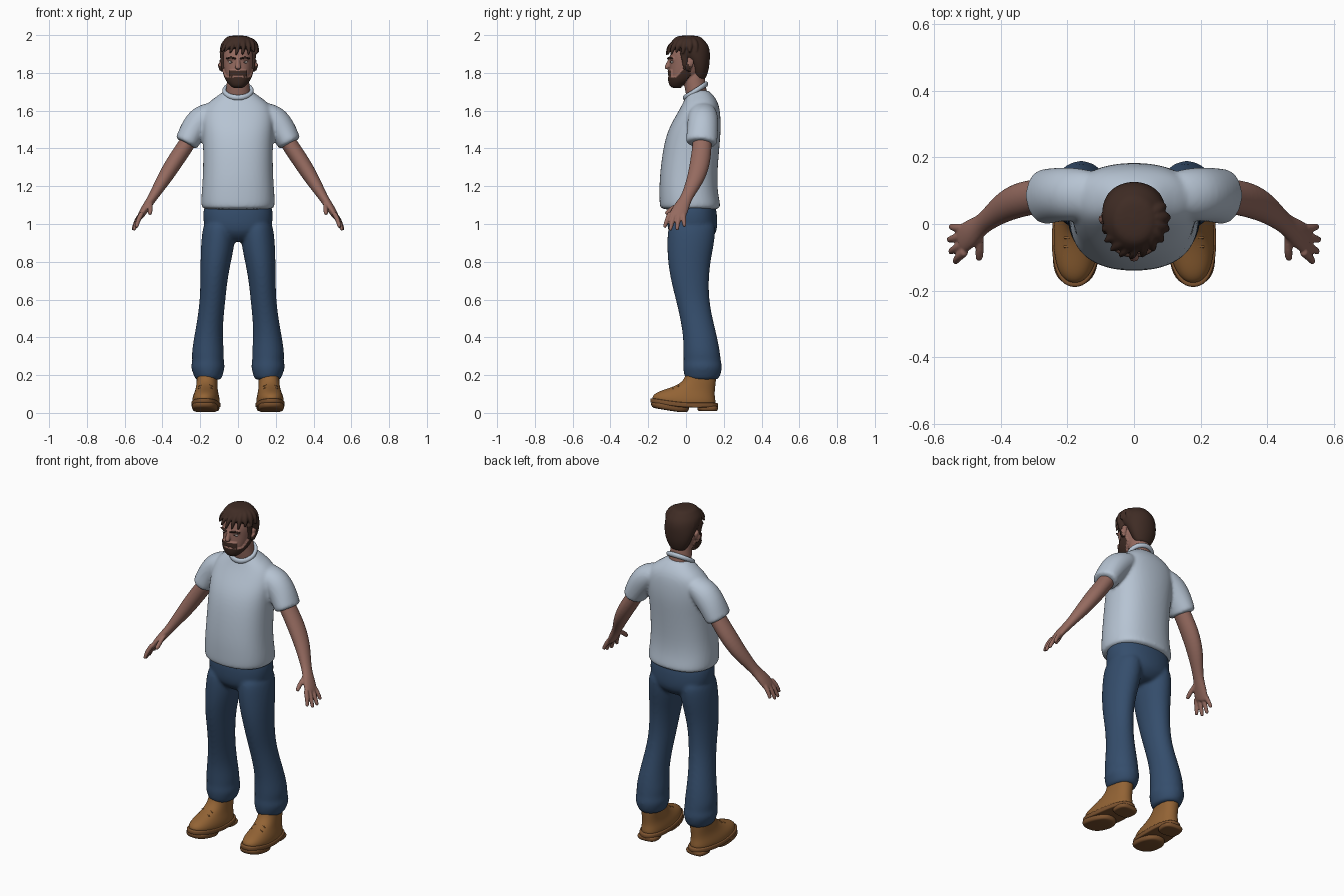
import bpy, bmesh, random
from math import cos, sin, pi, copysign
from mathutils import Vector, Matrix

random.seed(4)
cube = bpy.data.objects.get("Cube")
if cube:
    bpy.data.objects.remove(cube)


def material(name, *rgb):
    m = bpy.data.materials.new(name)
    m.use_nodes = True
    m.diffuse_color = (*rgb, 1)
    m.node_tree.nodes["Principled BSDF"].inputs["Base Color"].default_value = (*rgb, 1)
    return m


skin = material("skin", 0.30, 0.145, 0.115)
hair = material("dark brown hair", 0.05, 0.025, 0.018)
cotton = material("pale blue cotton", 0.47, 0.55, 0.65)
denim = material("blue denim", 0.035, 0.075, 0.15)
leather = material("tan leather", 0.29, 0.125, 0.035)
rubber = material("brown sole", 0.2, 0.085, 0.028)
white = material("eye white", 0.55, 0.5, 0.47)
lip = material("lips", 0.33, 0.15, 0.13)


def add_loft(bm, frames, power=2.0, n=16, cap=0.3):
    """Closed skin through rings given as (centre, u axis, v axis, tangent)."""
    c, u, v, t = frames[0]
    first = (c - t * cap * min(u.length, v.length), u * 0.75, v * 0.75, t)
    c, u, v, t = frames[-1]
    last = (c + t * cap * min(u.length, v.length), u * 0.75, v * 0.75, t)
    rings = []
    for c, u, v, t in [first, *frames, last]:
        ring = []
        for i in range(n):
            a = 2 * pi * i / n
            k = [copysign(abs(w) ** (2 / power), w) for w in (cos(a), sin(a))]
            ring.append(bm.verts.new(c + u * k[0] + v * k[1]))
        rings.append(ring)
    for a, b in zip(rings, rings[1:]):
        for i in range(n):
            j = (i + 1) % n
            bm.faces.new((a[i], a[j], b[j], b[i]))
    bm.faces.new(rings[0][::-1])
    bm.faces.new(rings[-1])


def stack(bm, rows, power=2.0, cap=0.3):
    """Level rings: (x, y, z, half width, half depth)."""
    add_loft(bm, [(Vector((x, y, z)), Vector((rx, 0, 0)), Vector((0, ry, 0)), Vector((0, 0, 1)))
                  for x, y, z, rx, ry in rows], power, cap=cap)


def limb(bm, rows, power=2.0, n=12, cap=0.5):
    """Rings square to a path: (x, y, z, half width, half thickness)."""
    pts = [Vector(r[:3]) for r in rows]
    frames = []
    for i, r in enumerate(rows):
        t = (pts[min(i + 1, len(pts) - 1)] - pts[max(i - 1, 0)]).normalized()
        ref = Vector((1, 0, 0)) if abs(t.y) > 0.85 else Vector((0, 1, 0))
        u = (ref - t * ref.dot(t)).normalized()
        frames.append((pts[i], u * r[3], t.cross(u) * r[4], t))
    add_loft(bm, frames, power, n, cap)


def finish(name, bm, mat, mirror=False, voxel=0, smooth=4, levels=2):
    bmesh.ops.recalc_face_normals(bm, faces=bm.faces)
    for f in bm.faces:
        f.smooth = True
    me = bpy.data.meshes.new(name)
    bm.to_mesh(me)
    bm.free()
    me.materials.append(mat)
    ob = bpy.data.objects.new(name, me)
    bpy.context.collection.objects.link(ob)
    if levels:
        sub = ob.modifiers.new("round", "SUBSURF")
        sub.levels = sub.render_levels = levels
    if mirror:
        ob.modifiers.new("mirror", "MIRROR").use_mirror_merge = False
    if voxel:
        rm = ob.modifiers.new("fuse", "REMESH")
        rm.mode, rm.voxel_size, rm.use_smooth_shade = "VOXEL", voxel, True
        sm = ob.modifiers.new("relax", "SMOOTH")
        sm.factor, sm.iterations = 0.5, smooth
    return ob


# Shirt: torso and sleeves fused together
bm = bmesh.new()
stack(bm, [(0, .022, 1.082, .19, .158), (0, .022, 1.095, .2, .165), (0, .014, 1.16, .197, .158),
           (0, .012, 1.25, .189, .155), (0, .027, 1.4, .187, .152), (0, .045, 1.5, .193, .143),
           (0, .065, 1.575, .196, .12), (0, .078, 1.635, .175, .098), (0, .075, 1.675, .115, .078),
           (0, .068, 1.705, .075, .055)], power=2.35, cap=0.05)
for s in (1, -1):
    limb(bm, [(s * .12, .088, 1.6, .075, .055), (s * .19, .09, 1.56, .085, .08),
              (s * .235, .088, 1.5, .085, .076), (s * .262, .083, 1.45, .087, .068),
              (s * .274, .081, 1.428, .086, .066)], cap=0.05)
finish("shirt", bm, cotton, voxel=0.009)

# Collar band, tilted down at the front
bm = bmesh.new()
N = 24
loop = []
for i in range(N):
    a = 2 * pi * i / N
    c = Vector((.073 * cos(a), .05 + .057 * sin(a), 1.705 + .036 * sin(a)))
    out = Vector((cos(a), sin(a), 0))
    loop.append([bm.verts.new(c + out * (.012 * cos(b)) + Vector((0, 0, .016 * sin(b))))
                 for b in (2 * pi * k / 8 for k in range(8))])
for i in range(N):
    for k in range(8):
        p, q, m = loop[i], loop[(i + 1) % N], (k + 1) % 8
        bm.faces.new((p[k], q[k], q[m], p[m]))
finish("collar", bm, cotton, levels=1)

# Jeans: hips and flared legs fused together
bm = bmesh.new()
stack(bm, [(0, .037, .915, .1, .09), (0, .035, .95, .165, .128), (0, .033, 1.0, .19, .138),
           (0, .03, 1.11, .188, .132)], power=2.3, cap=0.1)
for s in (1, -1):
    stack(bm, [(s * .157, .085, .18, .072, .09), (s * .158, .087, .205, .08, .1),
               (s * .16, .088, .245, .094, .107), (s * .158, .086, .275, .083, .1),
               (s * .16, .084, .31, .089, .1), (s * .157, .076, .4, .077, .092),
               (s * .146, .055, .5, .07, .087), (s * .134, .034, .6, .069, .09),
               (s * .128, .02, .7, .073, .102), (s * .118, .016, .8, .082, .115),
               (s * .106, .025, .9, .092, .128), (s * .1, .032, 1.0, .086, .13)], cap=0.1)
finish("jeans", bm, denim, voxel=0.009, smooth=5)

# Arms with hands
bm = bmesh.new()
limb(bm, [(.21, .09, 1.52, .05, .045), (.28, .085, 1.41, .053, .045), (.335, .076, 1.33, .056, .046),
          (.385, .056, 1.25, .05, .041), (.425, .025, 1.185, .038, .032), (.458, -.002, 1.13, .031, .024),
          (.49, -.027, 1.085, .045, .023), (.517, -.047, 1.04, .047, .018)])
for root_y, x, y, z in ((-.085, .537, -.113, .985), (-.06, .551, -.083, .97),
                        (-.035, .556, -.047, .972), (-.012, .55, -.008, .99)):
    root = Vector((.51, root_y, 1.055))
    tip = Vector((x, y, z))
    mid = root.lerp(tip, 0.5) + Vector((.006, -.002, 0))
    limb(bm, [(*root, .014, .014), (*mid, .013, .013), (*tip, .01, .01)])
limb(bm, [(.465, -.02, 1.115, .02, .018), (.463, -.07, 1.085, .016, .015), (.466, -.104, 1.055, .011, .011)])
finish("arms", bm, skin, mirror=True, voxel=0.005, smooth=2)

# Boots: uppers, soles and laces, toes turned outwards and sprung up
turn = Matrix.Rotation(0.07, 3, "Z")
ankle = Vector((.163, .08, 0))


def finish_boot(name, bm, mat, levels=2):
    for v in bm.verts:
        v.co.z += 0.16 * max(0, -.03 - v.co.y)
        v.co = turn @ (v.co - Vector((0, .08, 0))) + ankle
    return finish(name, bm, mat, mirror=True, levels=levels)


bm = bmesh.new()
stack(bm, [(0, -.01, .04, .07, .17), (0, -.012, .065, .074, .172), (0, 0, .092, .068, .155),
           (0, .028, .118, .06, .127), (0, .06, .15, .056, .098), (0, .078, .185, .056, .084),
           (0, .082, .23, .054, .078)], power=2.3, cap=0.1)
finish_boot("boot_uppers", bm, leather)
bm = bmesh.new()
stack(bm, [(0, -.01, .028, .076, .181), (0, -.01, .033, .078, .184), (0, -.01, .05, .078, .184),
           (0, -.01, .054, .074, .178)], power=2.4, cap=0.02)
stack(bm, [(0, -.085, .004, .069, .1), (0, -.085, .035, .073, .106)], power=2.5, cap=0.02)
stack(bm, [(0, .115, .01, .062, .054), (0, .115, .035, .064, .057)], power=3, cap=0.02)
finish_boot("boot_soles", bm, rubber)
bm = bmesh.new()
for i in range(3):
    y, z = -.09 + .027 * i, .112 + .017 * i
    for s in (1, -1):
        limb(bm, [(-.036, y + .008 * s, z - .008, .005, .005), (0, y, z + .006, .005, .005),
                  (.036, y - .008 * s, z - .008, .005, .005)], n=6)
finish_boot("boot_laces", bm, leather, levels=1)

# Head: skull, neck, nose, brow and ears fused together
bm = bmesh.new()
stack(bm, [(0, -.047, 1.738, .034, .034), (0, -.028, 1.76, .058, .06), (0, -.004, 1.8, .074, .086),
           (0, .01, 1.85, .082, .098), (0, .015, 1.9, .086, .104), (0, .02, 1.95, .074, .085)], power=2.2)
stack(bm, [(0, .068, 1.64, .075, .06), (0, .05, 1.71, .063, .057), (0, .04, 1.8, .058, .06)])
limb(bm, [(0, -.08, 1.875, .012, .01), (0, -.095, 1.845, .013, .012), (0, -.103, 1.826, .013, .018)])
limb(bm, [(-.055, -.067, 1.874, .014, .009), (0, -.083, 1.879, .014, .009), (.055, -.067, 1.874, .014, .009)])
for s in (1, -1):
    limb(bm, [(s * .083, .014, 1.82, .011, .008), (s * .09, .022, 1.845, .02, .01),
              (s * .09, .026, 1.868, .018, .009)])
head = finish("head", bm, skin, voxel=0.005, smooth=3)
dg = bpy.context.evaluated_depsgraph_get()
head.data = bpy.data.meshes.new_from_object(head.evaluated_get(dg))
head.modifiers.clear()


# Beard: raised hair-coloured faces around the jaw and mouth
def in_beard(p):
    x, y, z = abs(p.x), p.y, p.z
    if x < .024 and abs(z - 1.783) < .006 and y < -.05:
        return False
    moustache = x < .042 and 1.78 < z < 1.811 and y < -.06
    jaw = z < 1.778 + max(0, y + .05) * 1.1 and z > 1.735 + (y + .025) * 1.2 and y < .02
    return moustache or (jaw and z > 1.7)


head.data.materials.append(hair)
bm = bmesh.new()
bm.from_mesh(head.data)
bm.normal_update()
tufts = set()
for f in bm.faces:
    f.smooth = True
    if in_beard(f.calc_center_median()):
        f.material_index = 1
        tufts.update(f.verts)
moves = [(v, v.normal * 0.009) for v in tufts]
for v, d in moves:
    v.co += d
bm.to_mesh(head.data)
bm.free()

# Lips, eyes and eyebrows
bm = bmesh.new()
limb(bm, [(-.024, -.079, 1.782, .005, .004), (0, -.088, 1.784, .007, .005), (.024, -.079, 1.782, .005, .004)])
finish("mouth", bm, lip)
for name, mat, y, r in (("eyes", white, -.071, .0125), ("irises", hair, -.0825, .0045)):
    bm = bmesh.new()
    bmesh.ops.create_uvsphere(bm, u_segments=16, v_segments=10, radius=r,
                              matrix=Matrix.Translation((.035, y, 1.857)) @ Matrix.Diagonal((1.25, .8, .6, 1)))
    finish(name, bm, mat, mirror=True, levels=0)
bm = bmesh.new()
limb(bm, [(.014, -.095, 1.876, .006, .005), (.038, -.089, 1.883, .006, .006), (.062, -.072, 1.876, .005, .004)])
finish("eyebrows", bm, hair, mirror=True)

# Hair: cap, sideburns and swept locks fused together
bm = bmesh.new()
stack(bm, [(0, .075, 1.775, .054, .032), (0, .073, 1.82, .078, .05), (0, .062, 1.87, .092, .066),
           (0, .03, 1.915, .1, .1), (0, .014, 1.95, .096, .106), (0, .012, 1.977, .074, .082)])
for s in (1, -1):
    limb(bm, [(s * .086, -.012, 1.91, .024, .012), (s * .083, -.005, 1.86, .015, .01),
              (s * .078, -.005, 1.82, .013, .009)])
for i in range(13):
    a = pi * (0.86 + 1.28 * i / 12)
    d = Vector((cos(a), sin(a) * 1.1, 0))
    sweep = Vector((-.018, 0, 0)) * abs(sin(a))
    drop = random.uniform(0, .022)
    base = Vector((.02, .02, 0))
    limb(bm, [(*(base + Vector((0, 0, 1.972))), .025, .022),
              (*(base * 0.6 + d * .062 + Vector((0, 0, 1.973))), .02, .02),
              (*(base * 0.5 + d * .09 + sweep * 0.5 + Vector((0, 0, 1.945))), .018, .016),
              (*(base * 0.4 + d * .1 + sweep + Vector((0, 0, 1.915 - drop))), .006, .006)], n=8)
finish("hair", bm, hair, voxel=0.005, smooth=2)
